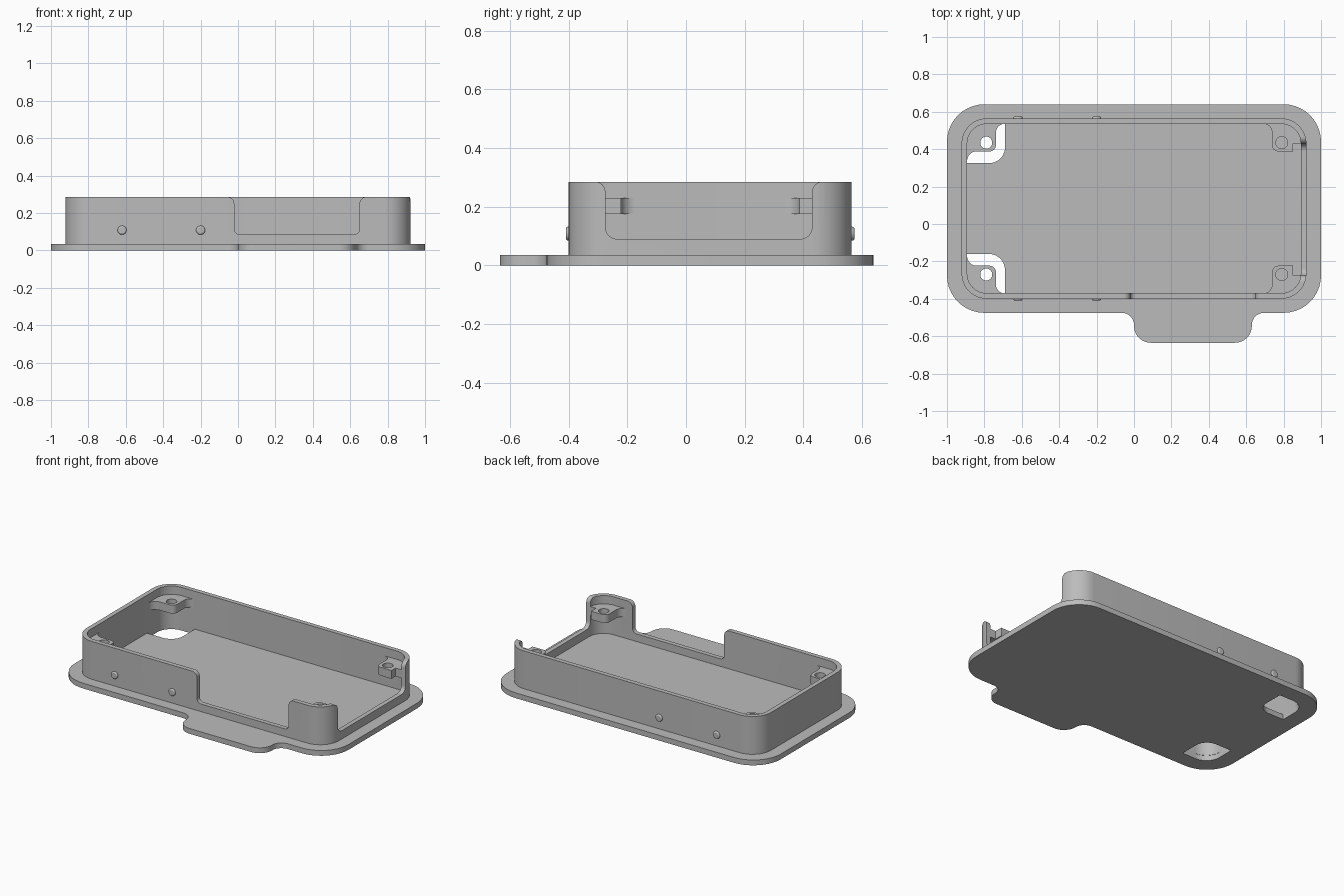
import bpy, bmesh, math
from mathutils import Vector

cube = bpy.data.objects.get("Cube")
if cube:
    bpy.data.objects.remove(cube, do_unlink=True)

grey = bpy.data.materials.new("plain grey")
grey.use_nodes = True
COLOUR = (0.5, 0.5, 0.5, 1)
grey.diffuse_color = COLOUR
grey.node_tree.nodes["Principled BSDF"].inputs["Base Color"].default_value = COLOUR

YC = 0.0825               # centre line of the tray across y
FLOOR, RIM = 0.035, 0.285


def fillet(corners, steps=10):
    """Turn (x, y, radius) corners into an outline with round corners."""
    out = []
    for i, (x, y, r) in enumerate(corners):
        p = Vector((x, y))
        if r == 0:
            out.append(p)
            continue
        a = (Vector(corners[i - 1][:2]) - p).normalized()
        b = (Vector(corners[(i + 1) % len(corners)][:2]) - p).normalized()
        half = a.angle(b) / 2
        centre = p + (a + b).normalized() * r / math.sin(half)
        start = p + a * r / math.tan(half) - centre
        end = p + b * r / math.tan(half) - centre
        turn = math.atan2(start.x * end.y - start.y * end.x, start.dot(end))
        for k in range(steps + 1):
            t = turn * k / steps
            c, s = math.cos(t), math.sin(t)
            out.append(centre + Vector((start.x * c - start.y * s, start.x * s + start.y * c)))
    return out


def prism(name, corners, lo, hi, axis="z"):
    """Extrude a filleted outline between lo and hi along an axis."""
    place = {"z": lambda u, v, w: (u, v, w),
             "y": lambda u, v, w: (u, w, v),
             "x": lambda u, v, w: (w, u, v)}[axis]
    bm = bmesh.new()
    face = bm.faces.new([bm.verts.new(place(p.x, p.y, lo)) for p in fillet(corners)])
    ext = bmesh.ops.extrude_face_region(bm, geom=[face])
    moved = [g for g in ext["geom"] if isinstance(g, bmesh.types.BMVert)]
    bmesh.ops.translate(bm, vec=place(0, 0, hi - lo), verts=moved)
    bmesh.ops.remove_doubles(bm, verts=bm.verts, dist=1e-5)
    bmesh.ops.recalc_face_normals(bm, faces=bm.faces)
    mesh = bpy.data.meshes.new(name)
    bm.to_mesh(mesh)
    bm.free()
    mesh.materials.append(grey)
    ob = bpy.data.objects.new(name, mesh)
    bpy.context.collection.objects.link(ob)
    return ob


def select(ob):
    bpy.ops.object.select_all(action="DESELECT")
    ob.select_set(True)
    bpy.context.view_layer.objects.active = ob


def cut(ob, cutter):
    mod = ob.modifiers.new("cut", "BOOLEAN")
    mod.operation, mod.solver, mod.object = "DIFFERENCE", "EXACT", cutter
    select(ob)
    bpy.ops.object.modifier_apply(modifier=mod.name)
    bpy.data.objects.remove(cutter, do_unlink=True)


def smooth(ob):
    select(ob)
    bpy.ops.object.shade_smooth_by_angle(angle=math.radians(30))


def box(hx, y0, y1, r):
    return [(-hx, y0, r), (hx, y0, r), (hx, y1, r), (-hx, y1, r)]


def circle(x, y, r):
    return [(x + i * r, y + j * r, r) for i, j in ((-1, -1), (1, -1), (1, 1), (-1, 1))]


def mirrored(corners, sx, sy):
    return [(sx * x, YC + sy * (y - YC), r) for x, y, r in corners]


def notch(u0, u1, bottom, r, flare, lo, hi, axis):
    """Cutter for a rim opening with round lower corners and flared top."""
    top = RIM
    return prism("notch_cutter", [
        (u0, bottom, r), (u1, bottom, r), (u1, top, flare), (u1 + flare + 0.01, top, 0),
        (u1 + flare + 0.01, top + 0.1, 0), (u0 - flare - 0.01, top + 0.1, 0),
        (u0 - flare - 0.01, top, 0), (u0, top, flare)], lo, hi, axis)


def side_notch():
    return notch(-0.275, 0.43, 0.09, 0.04, 0.035, 0.85, 1.1, "x")


# Base plate with its front tab
plate = prism("base_plate", [
    (-1, -0.475, 0.2), (0, -0.475, 0.065), (0, -0.635, 0.09), (0.63, -0.635, 0.09),
    (0.63, -0.475, 0.065), (1, -0.475, 0.2), (1, 0.64, 0.2), (-1, 0.64, 0.2)], 0, FLOOR)

# Openings through the floor under the two right-hand bosses
opening = [(0.69, 0.325, 0.085), (0.892, 0.325, 0), (0.892, 0.535, 0.1), (0.69, 0.535, 0)]
for sy in (1, -1):
    cut(plate, prism("floor_cutter", mirrored(opening, -1, sy), -0.1, 0.1))
smooth(plate)

# Rim wall, hollowed and opened at the front and the side
wall = prism("rim_wall", box(0.922, -0.4, 0.565, 0.135), FLOOR, RIM)
cut(wall, prism("hollow_cutter", box(0.892, -0.37, 0.535, 0.105), -0.1, 0.5))
cut(wall, notch(-0.02, 0.65, 0.085, 0.03, 0.035, -0.6, -0.36, "y"))
cut(wall, side_notch())
smooth(wall)

# Screw bosses floating in the four corners
boss_shape = [
    (0.69, 0.535, 0), (0.738, 0.535, 0.045), (0.738, 0.388, 0.035), (0.892, 0.388, 0.05),
    (0.892, 0.335, 0), (0.9, 0.335, 0), (0.9, 0.545, 0.105), (0.69, 0.545, 0)]
for sx, side in ((1, "left"), (-1, "right")):
    for sy, end in ((1, "back"), (-1, "front")):
        boss = prism(f"screw_boss_{end}_{side}", mirrored(boss_shape, sx, sy), 0.175, 0.23)
        cut(boss, prism("screw_cutter", mirrored(circle(0.79, 0.435, 0.032), sx, sy), 0.1, 0.3))
        if sx > 0:
            cut(boss, side_notch())
        smooth(boss)

# Small snap bumps on the front and back walls
for sy, end in ((1, "back"), (-1, "front")):
    for i, x in enumerate((-0.62, -0.2)):
        face_y = YC + sy * 0.4825
        ends = sorted((face_y - sy * 0.01, face_y + sy * 0.01))
        bump = prism(f"snap_bump_{end}_{i + 1}", circle(x, 0.108, 0.024), *ends, "y")
        bevel = bump.modifiers.new("round", "BEVEL")
        bevel.width, bevel.segments = 0.008, 3
        bevel.limit_method, bevel.angle_limit = "ANGLE", math.radians(50)
        smooth(bump)
